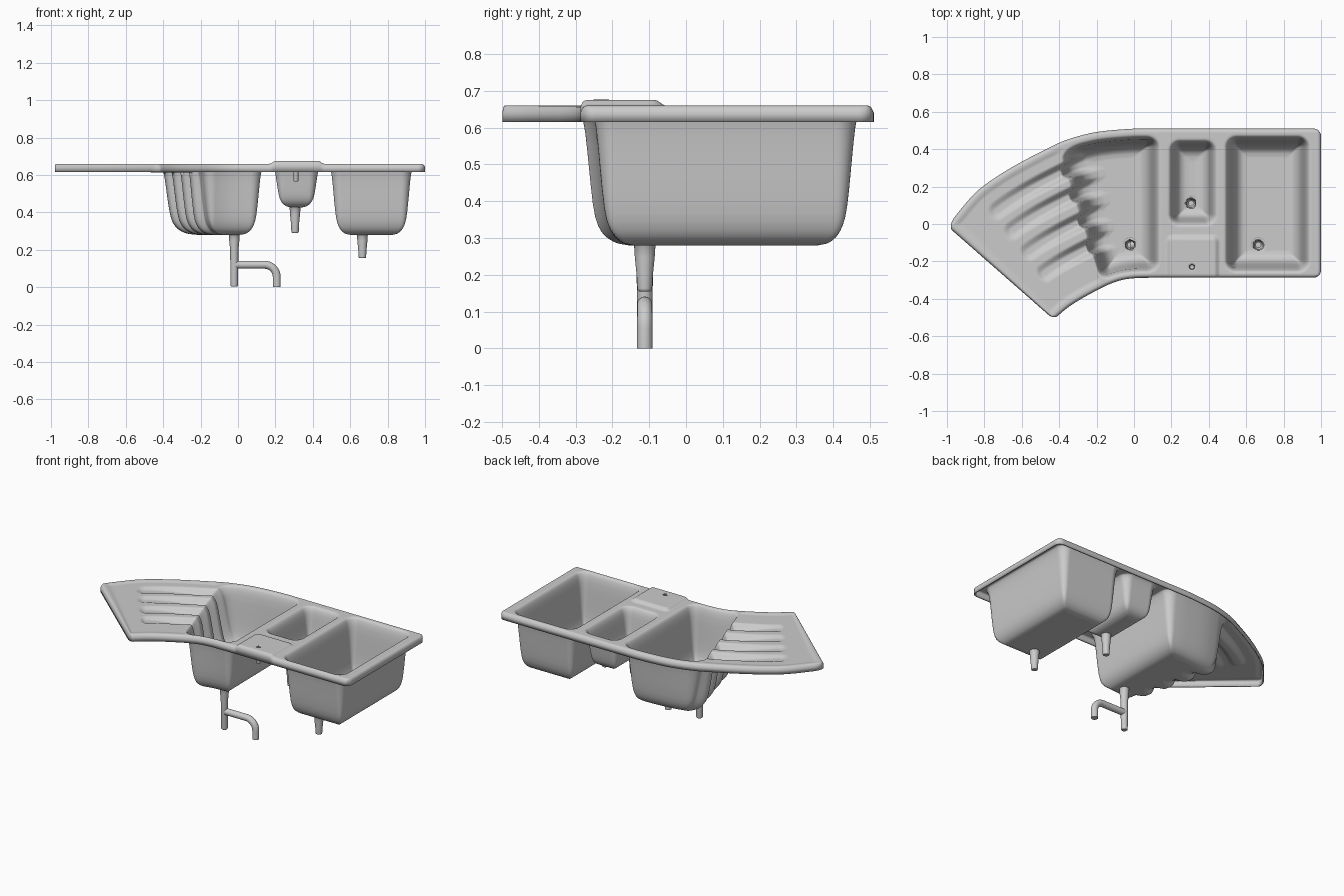
import bpy, bmesh, math

if "Cube" in bpy.data.objects:
    bpy.data.objects.remove(bpy.data.objects["Cube"])

Q0, Q1 = -0.287, 0.51          # front and back edge of the straight part
TOP, SKIRT = 0.66, 0.615

# Back and front outline: (parameter, x, y); the basin is a strip between them
BACK = [(-1, -1, -.01), (-.75, -.81, .2), (-.3, -.42, .425), (-.15, -.235, .485),
        (0, -.03, .508), (.12, .12, Q1), (.3, .3, Q1), (1, 1, Q1)]
FRONT = [(-1, -.43, -.51), (-.7, -.33, -.43), (-.3, -.17, -.34), (-.15, -.085, -.305),
         (0, 0, -.29), (.12, .12, Q0), (.3, .3, Q0), (1, 1, Q0)]
# Depth of a bowl wall against the distance from its lip
WALL = [(0, 0), (.012, .006), (.022, .03), (.03, .07), (.05, .27), (.065, .33),
        (.09, .362), (.12, .372)]
# Bowls: p0, p1, q0, q1, depth
BOWLS = [(-.31, .142, -.265, .48, .372), (.175, .45, -.018, .46, .227),
         (.48, .945, -.265, .48, .372)]
DRAINS = [(-.02, -.112), (.305, .11), (.665, -.112)]
TAP = (.31, -.23)
GROOVES = [.28, .46, .64, .81]


def smooth(t):
    t = max(0.0, min(1.0, t))
    return t * t * (3 - 2 * t)


def hermite(knots, t):
    """Smooth curve through knots, first column is the parameter."""
    n = len(knots)

    def slope(i, k):
        a, b = knots[max(i - 1, 0)], knots[min(i + 1, n - 1)]
        return (b[k] - a[k]) / (b[0] - a[0])
    i = next((j for j in range(n - 1) if t <= knots[j + 1][0]), n - 2)
    a, b = knots[i], knots[i + 1]
    h = b[0] - a[0]
    s = (t - a[0]) / h
    out = []
    for k in range(1, len(a)):
        out.append((2*s**3 - 3*s**2 + 1) * a[k] + (3*s**2 - 2*s**3) * b[k]
                   + h * ((s**3 - 2*s**2 + s) * slope(i, k) + (s**3 - s**2) * slope(i + 1, k)))
    return out


def lines(lo, hi, coarse, fine, zones):
    out, x = [], lo
    while x < hi - fine * .5:
        out.append(x)
        x += fine if any(a <= x <= b for a, b in zones) else coarse
    return out + [hi]


def inset(dx, dy, r):
    if dx < r and dy < r:
        return r - math.hypot(r - dx, r - dy)
    return min(dx, dy)


def height(p, q):
    z = TOP
    # raised tap platform
    z += .015 * smooth(inset(min(p - .17, .46 - p), -.055 - q, .04) / .03)
    edge = min(p + 1, 1 - p, q - Q0, Q1 - q)
    # slightly sunken drainer with channels running into the left bowl
    sink = .006 * smooth((edge - .025) / .03) * smooth((-.25 - p) / .08)
    groove = 0
    for v in GROOVES:
        gq = Q0 + v * (Q1 - Q0)
        groove = max(groove, smooth(1.3 - math.hypot(min(p + .76, 0), q - gq) / .042))
    sink += groove * (.012 + .022 * smooth((p + .8) / .5)) * (1 if p < .0 else 0)
    # bowls
    for i, (a, b, c, d, depth) in enumerate(BOWLS):
        left = (p - a) * .6 + .03 * groove if i == 0 else p - a
        e = inset(min(left, b - p), min(q - c, d - q), .07)
        if e > 0:
            if e >= WALL[-1][0]:
                w = WALL[-1][1]
            else:
                w = hermite(WALL, e)[0]
            sink = max(sink, w * depth / WALL[-1][1])
    z -= sink
    # rounded outer edge
    R = .02
    if edge < R:
        z -= R - math.sqrt(max(0, R * R - (R - edge) ** 2))
    return z


def place(p, q):
    """Strip position, with the four corners of the outline rounded."""
    rp, rq = (.06 if p < 0 else .04), .04
    sp, sq = (-1 if p < 0 else 1), (-1 if q < .1 else 1)
    ep, eq = sp, (Q0 if sq < 0 else Q1)
    a, b = 1 - abs(ep - p) / rp, 1 - abs(eq - q) / rq
    if a > 0 and b > 0:
        a, b = a * math.sqrt(1 - b * b / 2), b * math.sqrt(1 - a * a / 2)
        p, q = ep - sp * rp * (1 - a), eq - sq * rq * (1 - b)
    v = (q - Q0) / (Q1 - Q0)
    f, k = hermite(FRONT, p), hermite(BACK, p)
    return f[0] + (k[0] - f[0]) * v, f[1] + (k[1] - f[1]) * v


def finish(bm, name, angle=60):
    me = bpy.data.meshes.new(name)
    bm.to_mesh(me)
    bm.free()
    ob = bpy.data.objects.new(name, me)
    bpy.context.collection.objects.link(ob)
    bpy.ops.object.select_all(action='DESELECT')
    ob.select_set(True)
    bpy.context.view_layer.objects.active = ob
    bpy.ops.object.shade_smooth_by_angle(angle=math.radians(angle))
    return ob


# Pressed basin sheet: deck, drainer and three bowls
ps = lines(-1, 1, .012, .0055, [(-1, -.96), (-.36, -.06), (.02, .27), (.29, .33),
                                (.36, .6), (.64, .69), (.82, 1)])
qs = lines(Q0, Q1, .0056, .0056, [])
bm = bmesh.new()
grid = [[bm.verts.new((*place(p, q), height(p, q))) for q in qs] for p in ps]
for i in range(len(ps) - 1):
    for j in range(len(qs) - 1):
        bm.faces.new((grid[i][j], grid[i+1][j], grid[i+1][j+1], grid[i][j+1]))
rim = bmesh.ops.extrude_edge_only(bm, edges=[e for e in bm.edges if e.is_boundary])
for v in rim['geom']:
    if isinstance(v, bmesh.types.BMVert):
        v.co.z = SKIRT
holes = []
for f in bm.faces:
    c = f.calc_center_median()
    if any(math.hypot(c.x - x, c.y - y) < r for x, y, r in
           [(*d, .027) for d in DRAINS] + [(*TAP, .014)]):
        holes.append(f)
bmesh.ops.delete(bm, geom=holes, context='FACES')
bmesh.ops.recalc_face_normals(bm, faces=bm.faces[:])
bm.faces.ensure_lookup_table()
if max(bm.faces, key=lambda f: f.calc_center_median().z).normal.z < 0:
    bmesh.ops.reverse_faces(bm, faces=bm.faces[:])
basin = finish(bm, "sink_basin")
mod = basin.modifiers.new("thickness", 'SOLIDIFY')
mod.thickness = .008
mod.offset = -1


def lathe(name, x, y, profile, n=28):
    bm = bmesh.new()
    rings = [[bm.verts.new((x + r * math.cos(2 * math.pi * k / n),
                            y + r * math.sin(2 * math.pi * k / n), z)) for k in range(n)]
             for r, z in profile]
    for a, b in zip(rings, rings[1:]):
        for k in range(n):
            bm.faces.new((a[k], b[k], b[(k+1) % n], a[(k+1) % n]))
    bm.faces.new(rings[-1])
    return finish(bm, name, 45)


# Drain cups under each bowl; the left one runs down to the trap pipe
for name, (x, y), floor, end in [("left_drain", DRAINS[0], .288, .003),
                                 ("small_drain", DRAINS[1], .433, .29),
                                 ("right_drain", DRAINS[2], .288, .155)]:
    lathe(name, x, y, [(.042, floor + .001), (.034, floor - .001), (.029, floor - .008),
                       (.027, floor - .04), (.022, floor - .09), (.02, end + .008),
                       (.019, end + .003), (.015, end)])

# Tap hole sleeve
lathe("tap_hole_sleeve", *TAP, [(.022, .676), (.017, .674), (.014, .665), (.013, .57), (.011, .565)])

# Waste pipe branching off the left drain and bending down
cu = bpy.data.curves.new("waste_pipe", 'CURVE')
cu.dimensions = '3D'
cu.bevel_depth = .021
cu.bevel_resolution = 6
cu.use_fill_caps = True
path = [(-.02, .12)] + [(.142 + .065 * math.sin(t), .055 + .065 * math.cos(t))
                        for t in [math.pi / 20 * k for k in range(11)]] + [(.207, 0)]
sp = cu.splines.new('POLY')
sp.points.add(len(path) - 1)
for pt, (x, z) in zip(sp.points, path):
    pt.co = (x, -.112, z, 1)
sp.use_smooth = True
bpy.context.collection.objects.link(bpy.data.objects.new("waste_pipe", cu))
